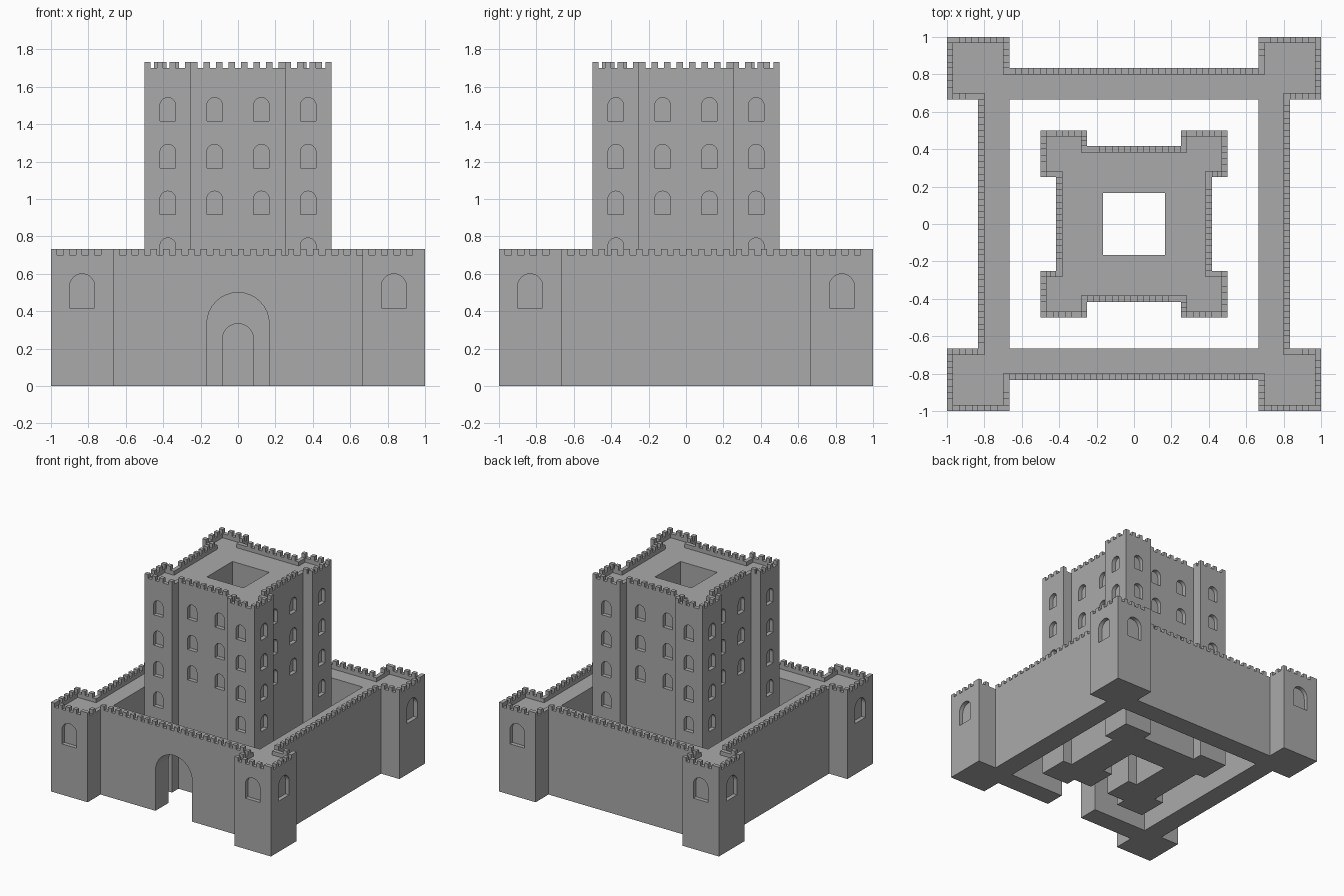
import bpy, bmesh, math
from mathutils import Matrix, Vector

cube = bpy.data.objects.get("Cube")
if cube:
    bpy.data.objects.remove(cube, do_unlink=True)

U = 1 / 30          # one merlon width

stone = bpy.data.materials.new("grey stone")
stone.use_nodes = True
stone.diffuse_color = (0.4, 0.4, 0.4, 1)
stone.node_tree.nodes["Principled BSDF"].inputs["Base Color"].default_value = (0.4, 0.4, 0.4, 1)


def outline(o, t, w):
    """Counter-clockwise square plan with four projecting corner towers."""
    side = [(-t, -o), (-t, -w), (t, -w), (t, -o), (o, -o)]
    return [Matrix.Rotation(k * math.pi / 2, 2) @ Vector(p) for k in range(4) for p in side]


def square(h):
    return [Vector(p) for p in ((-h, -h), (h, -h), (h, h), (-h, h))]


def prism(bm, pts, vec):
    """Close a planar loop of 3D points and extrude it along vec."""
    face = bm.faces.new([bm.verts.new(p) for p in pts])
    ext = bmesh.ops.extrude_face_region(bm, geom=[face])["geom"]
    bmesh.ops.translate(bm, vec=vec, verts=[v for v in ext if isinstance(v, bmesh.types.BMVert)])


def upright(bm, plan, z0, z1):
    prism(bm, [(p.x, p.y, z0) for p in plan], (0, 0, z1 - z0))


def arch(bm, x, sill, spring, half, y0, depth, turn=0):
    """Round-headed opening cut into the front, turned by quarter turns."""
    rot = Matrix.Rotation(turn * math.pi / 2, 3, 'Z')
    pts = [(x - half, y0, sill), (x + half, y0, sill)]
    for i in range(17):
        a = math.pi * i / 16
        pts.append((x + half * math.cos(a), y0, spring + half * math.sin(a)))
    prism(bm, [rot @ Vector(p) for p in pts], rot @ Vector((0, depth, 0)))


def to_object(bm, name):
    bmesh.ops.recalc_face_normals(bm, faces=bm.faces)
    mesh = bpy.data.meshes.new(name)
    bm.to_mesh(mesh)
    bm.free()
    mesh.materials.append(stone)
    ob = bpy.data.objects.new(name, mesh)
    bpy.context.collection.objects.link(ob)
    return ob


def cut(target, bm):
    """Subtract the cutter geometry from the target for good."""
    cutter = to_object(bm, "cutter")
    cutter.hide_render = True
    mod = target.modifiers.new("cut", 'BOOLEAN')
    mod.operation, mod.solver, mod.object = 'DIFFERENCE', 'EXACT', cutter
    bpy.context.view_layer.objects.active = target
    bpy.ops.object.modifier_apply(modifier=mod.name)
    bpy.data.objects.remove(cutter, do_unlink=True)


def merlons(name, plan, z):
    """Blocks on alternate cells along every edge of the plan."""
    bm = bmesh.new()
    for a, b in zip(plan, plan[1:] + plan[:1]):
        d = (b - a).normalized()
        inward = Vector((-d.y, d.x))
        for i in range(int((b - a).length / (2 * U) + 0.01)):
            p = a + d * (2 * U * i)
            upright(bm, [p, p + d * U, p + (d + inward) * U, p + inward * U], z, z + U)
    to_object(bm, name)


def fortress(name, o, t, w, court, top):
    """Walled block with towers, sunken wall walk, open court and merlons."""
    plan = outline(o, t, w)
    bm = bmesh.new()
    upright(bm, plan, 0, top)
    body = to_object(bm, name)
    bm = bmesh.new()
    upright(bm, outline(o - U, t + U, w - U), top - U, top + 1)
    cut(body, bm)
    bm = bmesh.new()
    upright(bm, square(court), -1, top + 1)
    cut(body, bm)
    merlons(name + "_merlons", plan, top)
    return body


RECESS = 0.033

# Outer wall with gate and tower windows
wall = fortress("outer_wall", 1, 2 / 3, 5 / 6, 2 / 3, 0.7)
bm = bmesh.new()
arch(bm, 0, -0.1, 1 / 3, 1 / 6, -0.9, 0.4)
for turn in range(4):
    for x in (-5 / 6, 5 / 6):
        arch(bm, x, 0.417, 0.533, 0.067, -1.1, 0.1 + RECESS, turn)
cut(wall, bm)

# Keep with door, four rows of tower windows and three rows between
keep = fortress("keep", 0.5, 0.25, 5 / 12, 1 / 6, 1.7)
bm = bmesh.new()
arch(bm, 0, -0.1, 0.25, 1 / 12, -0.45, 0.4)
for turn in range(4):
    for row in range(4):
        sill = 1.417 - 0.25 * row
        for x in (-0.375, 0.375):
            arch(bm, x, sill, sill + 0.083, 0.042, -0.6, 0.1 + RECESS, turn)
        if row < 3:
            for x in (-0.125, 0.125):
                arch(bm, x, sill, sill + 0.083, 0.042, -0.5, 0.083 + RECESS, turn)
cut(keep, bm)
